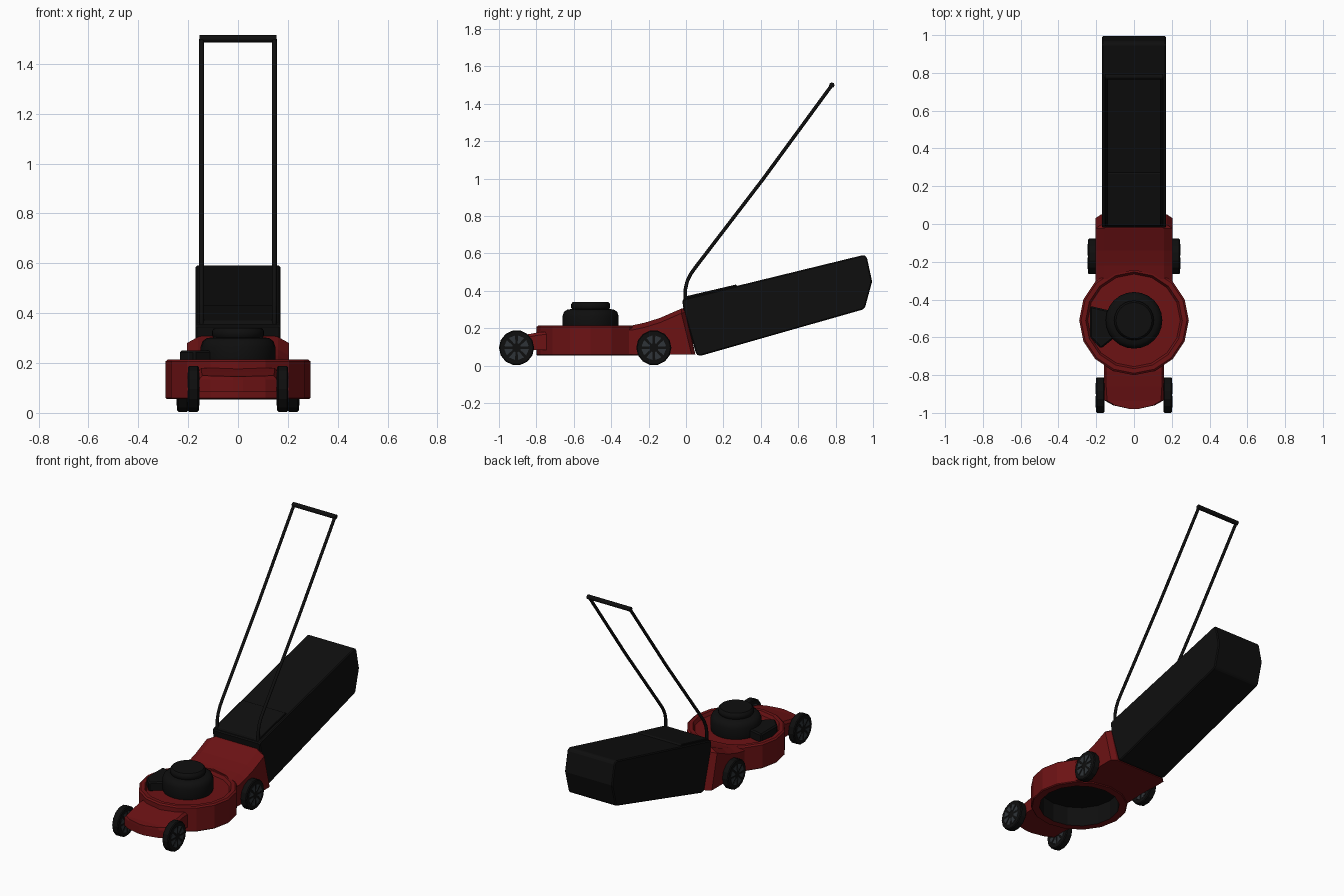
import bpy, bmesh
from math import sin, cos, pi, radians
from mathutils import Matrix

if "Cube" in bpy.data.objects:
    bpy.data.objects.remove(bpy.data.objects["Cube"])


def material(name, rgb):
    m = bpy.data.materials.new(name)
    m.use_nodes = True
    m.diffuse_color = (*rgb, 1)
    bsdf = next(n for n in m.node_tree.nodes if n.type == "BSDF_PRINCIPLED")
    bsdf.inputs["Base Color"].default_value = (*rgb, 1)
    return m


RED = material("dark red", (0.15, 0.006, 0.007))
BLACK = material("black", (0.0045, 0.0045, 0.0045))
GREY = material("slate grey", (0.028, 0.034, 0.04))
DECK_Y = -0.51


def make(name, bm, *mats):
    bmesh.ops.recalc_face_normals(bm, faces=bm.faces)
    me = bpy.data.meshes.new(name)
    bm.to_mesh(me)
    bm.free()
    ob = bpy.data.objects.new(name, me)
    bpy.context.collection.objects.link(ob)
    for m in mats:
        me.materials.append(m)
    return ob


def apply_modifiers(ob):
    bpy.ops.object.select_all(action="DESELECT")
    bpy.context.view_layer.objects.active = ob
    ob.select_set(True)
    bpy.ops.object.convert(target="MESH")


def smooth(ob, angle=35):
    bpy.ops.object.select_all(action="DESELECT")
    bpy.context.view_layer.objects.active = ob
    ob.select_set(True)
    bpy.ops.object.shade_smooth_by_angle(angle=radians(angle))


def bevel(ob, width):
    mod = ob.modifiers.new("edge", "BEVEL")
    mod.width, mod.segments = width, 1
    apply_modifiers(ob)


def loft(name, rings, mat):
    """Skin a row of equal closed rings and cap both ends."""
    bm = bmesh.new()
    rows = [[bm.verts.new(p) for p in ring] for ring in rings]
    n = len(rows[0])
    for a, b in zip(rows, rows[1:]):
        for i in range(n):
            j = (i + 1) % n
            bm.faces.new((a[i], a[j], b[j], b[i]))
    bm.faces.new(rows[0])
    bm.faces.new(rows[-1])
    return make(name, bm, mat)


def side_prism(name, profile, half, mat):
    return loft(name, [[(x, y, z) for y, z in profile] for x in (-half, half)], mat)


def lathe(name, profile, segments, *mats):
    """Turn an (r, z) profile around the deck axis."""
    bm = bmesh.new()
    vs = [bm.verts.new((r, 0, z)) for r, z in profile]
    es = [bm.edges.new(p) for p in zip(vs, vs[1:])]
    bmesh.ops.spin(bm, geom=vs + es, cent=(0, 0, 0), axis=(0, 0, 1),
                   angle=2 * pi, steps=segments, use_duplicate=False)
    bmesh.ops.remove_doubles(bm, verts=bm.verts, dist=1e-4)
    bmesh.ops.translate(bm, verts=bm.verts, vec=(0, DECK_Y, 0))
    return make(name, bm, *mats)


def cut_round(ob, radius):
    """Trim a part so that it meets the round deck."""
    bm = bmesh.new()
    bmesh.ops.create_cone(bm, cap_ends=True, segments=16, radius1=radius, radius2=radius,
                          depth=1, matrix=Matrix.Translation((0, DECK_Y, 0)))
    cutter = make("deck_cutter", bm, RED)
    cutter.hide_render = True
    mod = ob.modifiers.new("trim", "BOOLEAN")
    mod.operation, mod.object, mod.solver = "DIFFERENCE", cutter, "EXACT"
    apply_modifiers(ob)
    bpy.data.objects.remove(cutter)


# Round cutting deck: raised rim on top, open black blade chamber below
deck = lathe("cutting_deck", [(0, .195), (.245, .195), (.256, .215), (.28, .215), (.29, .207),
                              (.29, .06), (.285, .055), (.24, .055), (.24, .18), (0, .18)],
             16, RED, BLACK)
for f in deck.data.polygons:
    c = f.center
    if (c.x ** 2 + (c.y - DECK_Y) ** 2) ** 0.5 < 0.241 and c.z < 0.19:
        f.material_index = 1

# Nose between the front wheels: y, half width, top height
nose = loft("front_nose", [[(-w, y, .083), (w, y, .083), (w, y, t - .015), (w * .92, y, t),
                            (-w * .92, y, t), (-w, y, t - .015)]
                           for y, w, t in [(-.65, .16, .185), (-.78, .16, .18), (-.86, .16, .165),
                                           (-.935, .155, .15), (-.96, .11, .148), (-.98, .02, .146)]],
            RED)
cut_round(nose, .265)

# Rear chute housing rising to the bag: top y, bottom y, half width, top height
housing = loft("rear_housing", [[(-w, b, .06), (w, b, .06), (w, y, t - .025), (w * .78, y, t),
                                 (-w * .78, y, t), (-w, y, t - .025)]
                                for y, b, w, t in [(-.4, -.4, .205, .212), (-.29, -.29, .205, .215),
                                                   (-.22, -.21, .205, .23), (-.14, -.12, .205, .255),
                                                   (-.025, .03, .205, .305), (-.005, .05, .175, .31)]],
               RED)
cut_round(housing, .265)

# Engine with stepped cap
engine = lathe("engine", [(0, .19), (.145, .19), (.15, .21), (.15, .265), (.142, .288), (.125, .3),
                          (.1, .303), (.105, .312), (.105, .328), (.095, .341), (0, .341)], 24, BLACK)
smooth(engine, 40)
plan = [(-.233, -.434), (-.12, -.46), (-.1, -.6), (-.175, -.66), (-.233, -.6)]
bevel(loft("engine_side_box", [[(x, y, z) for x, y in plan] for z in (.19, .25)], BLACK), .008)

# Grass bag and its lid
bag = side_prism("grass_bag", [(-.02, .35), (0, .36), (.95, .592), (.967, .58), (.995, .45),
                               (.957, .31), (.945, .3), (.075, .052), (.055, .06), (-.012, .29)],
                 .17, BLACK)
bevel(bag, .006)
lid = side_prism("bag_lid", [(-.015, .345), (-.005, .37), (.268, .434), (.278, .422), (.27, .4)],
                 .155, BLACK)
bevel(lid, .003)


# Push handle: two bent tubes and a grip bar
def tube(name, points, radius):
    cu = bpy.data.curves.new(name, "CURVE")
    cu.dimensions, cu.bevel_depth, cu.bevel_resolution, cu.use_fill_caps = "3D", radius, 2, True
    sp = cu.splines.new("POLY")
    sp.points.add(len(points) - 1)
    for p, co in zip(sp.points, points):
        p.co = (*co, 1)
    ob = bpy.data.objects.new(name, cu)
    bpy.context.collection.objects.link(ob)
    cu.materials.append(BLACK)
    apply_modifiers(ob)
    smooth(ob, 50)


path = [(-.003, .33), (-.003, .41), (.006, .45), (.025, .49), (.05, .525), (.41, .995), (.78, 1.5)]
for side, x in (("left", .146), ("right", -.146)):
    tube(side + "_handle_tube", [(x, y, z) for y, z in path], .0095)
tube("grip_bar", [(-.154, .78, 1.5), (.154, .78, 1.5)], .0145)


# Wheels: faceted tyre with grey wedge panels between black spokes
def wheel(name, x, y, side):
    z, r, half = .096, .094, .022
    bm = bmesh.new()
    place = Matrix.Translation((x, y, z)) @ Matrix.Rotation(pi / 2, 4, "Y")
    bmesh.ops.create_cone(bm, cap_ends=True, segments=14, radius1=r, radius2=r,
                          depth=half * 2, matrix=place)
    rim = [e for e in bm.edges if len({round(v.co.x, 4) for v in e.verts}) == 1]
    bmesh.ops.bevel(bm, geom=rim, offset=.005, segments=1, affect="EDGES")
    for face in (-1, 1):
        px = x + face * (half + .002)
        for k in range(8):
            a = (k + .5) * pi / 4
            pts = [(.024, a - .15), (.066, a - .27), (.066, a + .27), (.024, a + .15)]
            f = bm.faces.new([bm.verts.new((px, y + q * cos(t), z + q * sin(t)))
                              for q, t in pts])
            ext = bmesh.ops.extrude_face_region(bm, geom=[f])
            moved = [v for v in ext["geom"] if isinstance(v, bmesh.types.BMVert)]
            bmesh.ops.translate(bm, verts=moved, vec=(-face * .004, 0, 0))
    for f in bm.faces:
        c = f.calc_center_median()
        if abs(c.x - x) > half - .003 and all(((v.co.y - y) ** 2 + (v.co.z - z) ** 2) < .005
                                             for v in f.verts):
            f.material_index = 1
    return make(name, bm, BLACK, GREY)


for label, s in (("left", 1), ("right", -1)):
    wheel("front_" + label + "_wheel", s * .179, -.906, s)
    wheel("rear_" + label + "_wheel", s * .222, -.172, s)
